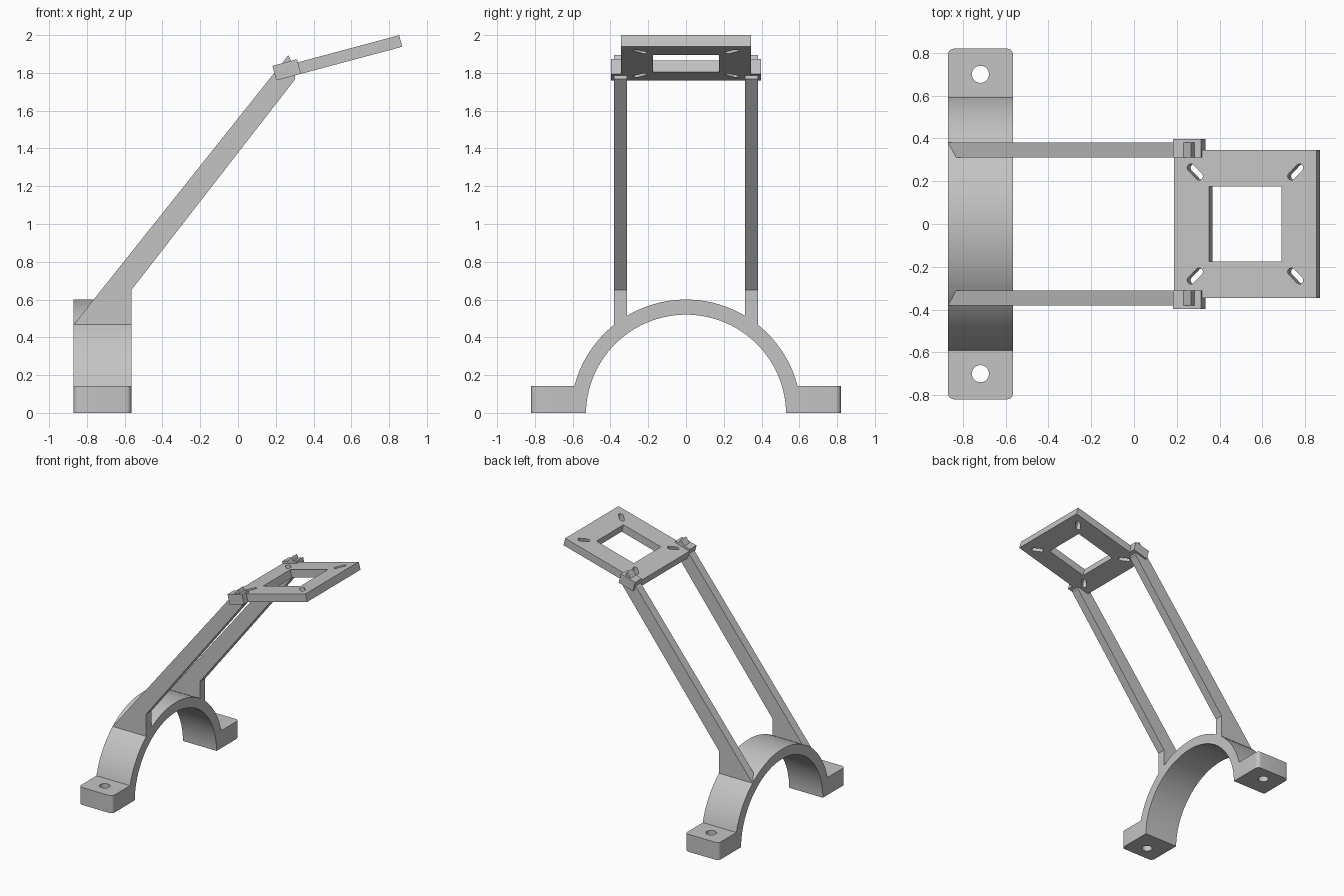
import bpy, bmesh, math
from mathutils import Matrix, Vector

if "Cube" in bpy.data.objects:
    bpy.data.objects.remove(bpy.data.objects["Cube"], do_unlink=True)

GREY = (0.55, 0.55, 0.55, 1.0)
grey = bpy.data.materials.new("plain grey")
grey.use_nodes = True
grey.diffuse_color = GREY
grey.node_tree.nodes["Principled BSDF"].inputs["Base Color"].default_value = GREY


def arc(cx, cy, r, start, end, n):
    """Points on a circular arc, angles in radians."""
    return [(cx + r * math.cos(start + (end - start) * i / n),
             cy + r * math.sin(start + (end - start) * i / n)) for i in range(n + 1)]


def circle(cx, cy, r, n=32):
    return arc(cx, cy, r, 0, math.tau, n)[:-1]


def rect(x0, x1, y0, y1):
    return [(x0, y0), (x1, y0), (x1, y1), (x0, y1)]


def rounded_rect(x0, x1, y0, y1, r):
    corners = [(x1 - r, y1 - r), (x0 + r, y1 - r), (x0 + r, y0 + r), (x1 - r, y0 + r)]
    q = math.pi / 2
    return [p for i, (cx, cy) in enumerate(corners) for p in arc(cx, cy, r, i * q, (i + 1) * q, 6)]


def slot(cx, cy, angle, half, r):
    dx, dy = half * math.cos(angle), half * math.sin(angle)
    q = math.pi / 2
    return (arc(cx + dx, cy + dy, r, angle - q, angle + q, 10)
            + arc(cx - dx, cy - dy, r, angle + q, angle + 3 * q, 10))


def frame(a, b, origin):
    """Matrix with local x along a, local y along b."""
    a, b = Vector(a), Vector(b)
    m = Matrix((a, b, a.cross(b))).transposed().to_4x4()
    m.translation = Vector(origin)
    return m


def extrude(name, loops, low, high, matrix):
    """Extrude an outline with holes along the local z axis of a frame."""
    curve = bpy.data.curves.new(name + "_outline", 'CURVE')
    curve.dimensions = '2D'
    curve.fill_mode = 'BOTH'
    curve.extrude = (high - low) / 2
    for loop in loops:
        s = curve.splines.new('POLY')
        s.points.add(len(loop) - 1)
        for p, (x, y) in zip(s.points, loop):
            p.co = (x, y, 0, 1)
        s.use_cyclic_u = True
    helper = bpy.data.objects.new(name + "_helper", curve)
    bpy.context.collection.objects.link(helper)
    graph = bpy.context.evaluated_depsgraph_get()
    mesh = bpy.data.meshes.new_from_object(helper.evaluated_get(graph))
    bpy.data.objects.remove(helper, do_unlink=True)
    bpy.data.curves.remove(curve)

    bm = bmesh.new()
    bm.from_mesh(mesh)
    bmesh.ops.remove_doubles(bm, verts=bm.verts, dist=0.0002)
    bmesh.ops.transform(bm, matrix=matrix @ Matrix.Translation((0, 0, (low + high) / 2)), verts=bm.verts)
    bmesh.ops.recalc_face_normals(bm, faces=bm.faces)
    bm.to_mesh(mesh)
    bm.free()
    mesh.name = name
    mesh.materials.clear()
    mesh.materials.append(grey)
    obj = bpy.data.objects.new(name, mesh)
    bpy.context.collection.objects.link(obj)
    bpy.ops.object.select_all(action='DESELECT')
    obj.select_set(True)
    bpy.context.view_layer.objects.active = obj
    bpy.ops.object.shade_smooth_by_angle(angle=math.radians(30))
    return obj


X, Y, Z = (1, 0, 0), (0, 1, 0), (0, 0, 1)
BACK, FRONT = -0.87, -0.565      # width of the saddle along x

# Half-round saddle, its circle centred just under the ground
R_OUT, R_IN, SINK = 0.61, 0.53, 0.01
a_out, a_in = math.asin(SINK / R_OUT), math.asin(SINK / R_IN)
saddle = (arc(0, -SINK, R_OUT, a_out, math.pi - a_out, 72)
          + arc(0, -SINK, R_IN, math.pi - a_in, a_in, 72))
extrude("saddle_arch", [saddle], BACK, FRONT, frame(Y, Z, (0, 0, 0)))

# Plate frame: local x runs up the slope, origin at the lower edge
tilt = math.radians(15)
slope = frame((math.cos(tilt), 0, math.sin(tilt)), Y, (0.203, 0, 1.76))

# Slanted arm profile, rooted in the saddle and ending in a tip above the clip
arm = [(BACK, 0.467), (FRONT, 0.467), (FRONT, 0.65), (0.303, 1.767),
       (0.30, 1.79), (0.283, 1.862), (0.267, 1.894)]

for side, s in (("left", 1), ("right", -1)):
    # Bolted foot with rounded corners
    y0, y1 = sorted((s * 0.54, s * 0.82))
    foot = [rounded_rect(BACK, FRONT, y0, y1, 0.03), circle(-0.718, s * 0.70, 0.04)]
    extrude("foot_" + side, foot, 0, 0.143, frame(X, Y, (0, 0, 0)))
    # Arm
    y0, y1 = sorted((s * 0.312, s * 0.381))
    extrude("arm_" + side, [arm], -y1, -y0, frame(X, Z, (0, 0, 0)))
    # Clip block joining the arm and the plate
    y0, y1 = sorted((s * 0.312, s * 0.397))
    extrude("clip_" + side, [rect(0, 0.135, y0, y1)], 0, 0.08, slope)

# Mounting plate with square window and four diagonal slots
SIZE, HALF = 0.69, 0.345
loops = [rect(0, SIZE, -HALF, HALF), rect(HALF - 0.175, HALF + 0.175, -0.175, 0.175)]
for sx in (1, -1):
    for sy in (1, -1):
        loops.append(slot(HALF + sx * 0.243, sy * 0.243, math.atan2(sy, sx), 0.028, 0.018))
extrude("mounting_plate", loops, 0, 0.063, slope)
